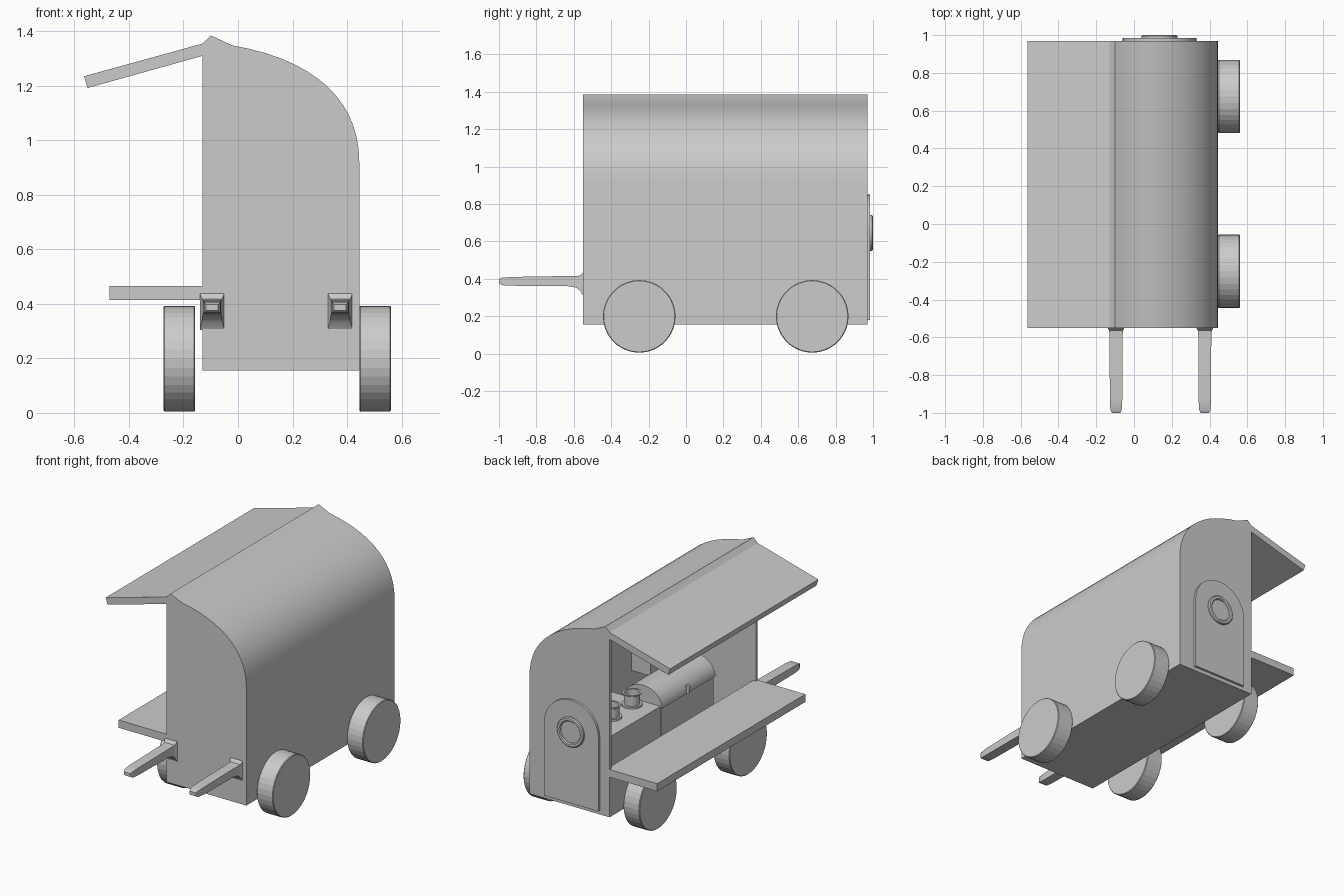
import bpy, bmesh, math
from mathutils import Vector

if "Cube" in bpy.data.objects:
    bpy.data.objects.remove(bpy.data.objects["Cube"])

grey = bpy.data.materials.new("plain grey")
grey.diffuse_color = (0.6, 0.6, 0.6, 1)
grey.use_nodes = True
grey.node_tree.nodes["Principled BSDF"].inputs["Base Color"].default_value = grey.diffuse_color


def finish(name, bm, smooth=None):
    bmesh.ops.recalc_face_normals(bm, faces=bm.faces)
    me = bpy.data.meshes.new(name)
    bm.to_mesh(me)
    bm.free()
    me.materials.append(grey)
    ob = bpy.data.objects.new(name, me)
    bpy.context.collection.objects.link(ob)
    if smooth:
        bpy.ops.object.select_all(action='DESELECT')
        bpy.context.view_layer.objects.active = ob
        ob.select_set(True)
        bpy.ops.object.shade_smooth_by_angle(angle=math.radians(smooth))
    return ob


def loft(name, rings, smooth=None):
    """Skin a list of equal-length point rings and cap both ends."""
    bm = bmesh.new()
    vs = [[bm.verts.new(p) for p in r] for r in rings]
    n = len(vs[0])
    for a, b in zip(vs, vs[1:]):
        for i in range(n):
            bm.faces.new((a[i], a[(i + 1) % n], b[(i + 1) % n], b[i]))
    bm.faces.new(vs[0])
    bm.faces.new(vs[-1])
    return finish(name, bm, smooth)


def prism(name, prof, y0, y1, smooth=None):
    return loft(name, [[(x, y, z) for x, z in prof] for y in (y0, y1)], smooth)


def box(name, x0, x1, y0, y1, z0, z1):
    return prism(name, [(x0, z0), (x1, z0), (x1, z1), (x0, z1)], y0, y1)


def lathe(name, prof, centre, axis, n=32, closed=False, smooth=None):
    """Revolve (radius, height) points about an axis through centre."""
    c = Vector(centre)
    q = Vector((0, 0, 1)).rotation_difference(Vector(axis))
    bm = bmesh.new()
    rings = [[bm.verts.new(c + q @ Vector((r * math.cos(2 * math.pi * i / n),
                                           r * math.sin(2 * math.pi * i / n), h)))
              for i in range(n)] for r, h in prof]
    pairs = list(zip(rings, rings[1:])) + ([(rings[-1], rings[0])] if closed else [])
    for a, b in pairs:
        for i in range(n):
            bm.faces.new((a[i], a[(i + 1) % n], b[(i + 1) % n], b[i]))
    if not closed:
        bm.faces.new(rings[0])
        bm.faces.new(rings[-1])
    return finish(name, bm, smooth)


def bezier(p, n=14):
    out = []
    for i in range(n + 1):
        t = i / n
        w = ((1 - t) ** 3, 3 * t * (1 - t) ** 2, 3 * t * t * (1 - t), t ** 3)
        out.append(tuple(sum(k * a[j] for k, a in zip(w, p)) for j in (0, 1)))
    return out


# Wagon body: curved-roof prism, hollowed and opened along its left side
roof = bezier([(.445, .92), (.445, 1.14), (.29, 1.295), (-.02, 1.348)])
body = prism("wagon_body", [(-.13, .155), (.445, .155)] + roof +
             [(-.10, 1.385), (-.13, 1.355)], -.55, .97, 25)
inner = bezier([(.425, .92), (.425, 1.125), (.28, 1.275), (-.02, 1.325)])
cutter = prism("hollow_cutter", [(-.11, .175), (.425, .175)] + inner +
               [(-.11, 1.335), (-.11, 1.31), (-.2, 1.31), (-.2, .465), (-.11, .465)],
               -.532, .952)
mod = body.modifiers.new("hollow", 'BOOLEAN')
mod.operation = 'DIFFERENCE'
mod.solver = 'EXACT'
mod.object = cutter
bpy.context.view_layer.objects.active = body
bpy.ops.object.modifier_apply(modifier=mod.name)
bpy.data.objects.remove(cutter)

# Raised awning flap and serving shelf
prism("awning", [(-.13, 1.355), (-.565, 1.235), (-.552, 1.192), (-.13, 1.31)], -.55, .97)
box("serving_shelf", -.472, -.13, -.55, .97, .415, .465)

# Four wheels
for side, x in (("left", -.273), ("right", .445)):
    for end, y in (("front", -.25), ("back", .675)):
        lathe(f"{end}_{side}_wheel", [(.19, 0), (.194, .004), (.194, .112), (.19, .116)],
              (x, y, .199), (1, 0, 0), 36)

# Two push handles with flared roots
for side, x in (("left", -.095), ("right", .375)):
    rings = []
    for y, w, z0, z1 in ((-1, .022, .375, .397), (-.985, .03, .366, .406),
                         (-.93, .033, .363, .410), (-.64, .034, .361, .415),
                         (-.59, .035, .354, .415), (-.565, .037, .335, .417),
                         (-.548, .045, .305, .44)):
        rings.append([(x - w, y, z0), (x + w, y, z0), (x + w, y, z1), (x - w, y, z1)])
    loft(f"{side}_handle", rings, 30)


# Arched back door with a frame lip, sill and round window
def arch(r, base, cx=.135, cz=.655, n=24):
    return [(cx - r, base), (cx + r, base)] + [
        (cx + r * math.cos(math.pi * i / n), cz + r * math.sin(math.pi * i / n))
        for i in range(n + 1)]


prism("back_door", arch(.195, .18), .968, .985)
lathe("porthole_ring", [(.096, 0), (.096, .012), (.09, .018), (.076, .018), (.07, .012), (.07, 0)],
      (.135, .982, .645), (0, 1, 0), 32, True, 30)
lathe("porthole_glass", [(.072, 0), (.072, .006)], (.135, .984, .645), (0, 1, 0))

# Kitchen counter and two pots on burners
box("counter", 0, .43, .26, .955, .17, .57)
for i, y in enumerate((.34, .55)):
    lathe(f"burner_{i + 1}", [(.062, 0), (.062, .012)], (.15, y, .57), (0, 0, 1), 24)
    lathe(f"pot_{i + 1}", [(.048, 0), (.048, .06), (.056, .064), (.056, .07), (.044, .07), (.044, .01)],
          (.15, y, .582), (0, 0, 1), 24, False, 30)

# Barrel grill with rounded lid and front knob
box("grill_base", 0, .25, -.28, .255, .17, .56)
lid = [(.125 + .137 * math.cos(math.pi * i / 20), .56 + .115 * math.sin(math.pi * i / 20))
       for i in range(21)]
prism("grill_lid", lid, -.285, .262, 30)
lathe("lid_knob", [(.009, 0), (.009, .035), (.013, .035), (.013, .05)], (-.022, .01, .565), (0, 0, 1), 12)

# Wall cabinet behind the grill
box("wall_cabinet", .29, .43, -.5, -.05, .57, .95)
